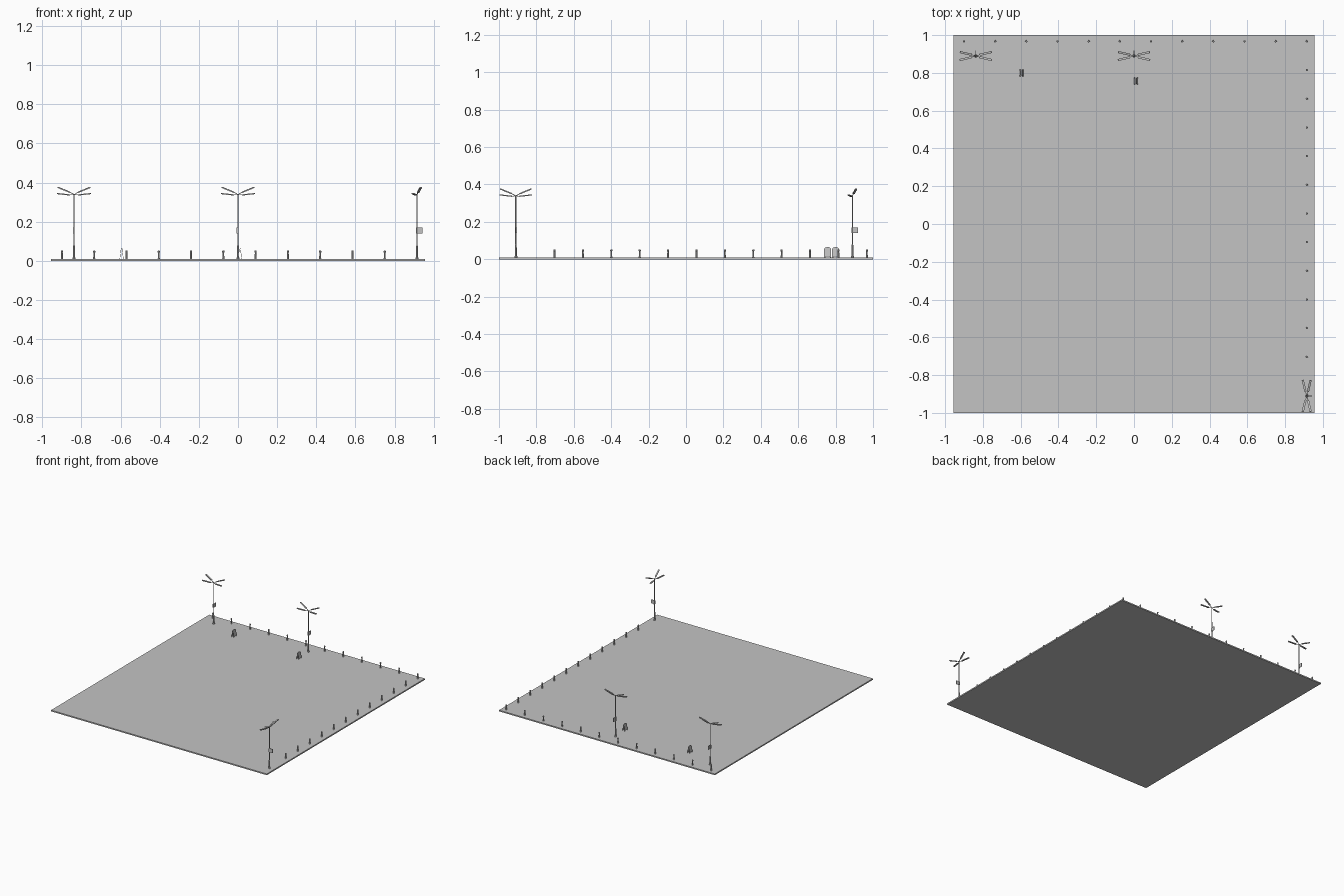
import bpy, bmesh, math
from mathutils import Vector, Matrix

cube = bpy.data.objects.get("Cube")
if cube:
    bpy.data.objects.remove(cube)

grey = bpy.data.materials.new("plain grey")
grey.use_nodes = True
COLOUR = (0.55, 0.55, 0.55, 1)
grey.diffuse_color = COLOUR
grey.node_tree.nodes["Principled BSDF"].inputs["Base Color"].default_value = COLOUR

FLOOR = 0.01


def finish(bm, name, place=Matrix()):
    bmesh.ops.recalc_face_normals(bm, faces=bm.faces)
    mesh = bpy.data.meshes.new(name)
    bm.to_mesh(mesh)
    bm.free()
    mesh.materials.append(grey)
    ob = bpy.data.objects.new(name, mesh)
    bpy.context.collection.objects.link(ob)
    ob.matrix_world = place
    return ob


def box(bm, centre, size, turn=Matrix()):
    m = Matrix.Translation(centre) @ turn @ Matrix.Diagonal((*size, 1))
    bmesh.ops.create_cube(bm, size=1, matrix=m)


def beam(bm, a, b, width, depth):
    # Box running from a to b, its flat side facing up
    a, b = Vector(a), Vector(b)
    x = (b - a).normalized()
    y = Vector((0, 0, 1)).cross(x).normalized()
    turn = Matrix((x, y, x.cross(y))).transposed().to_4x4()
    box(bm, (a + b) / 2, ((b - a).length, width, depth), turn)


def lathe(bm, profile, sides=10):
    # Stack of rings from (radius, height) pairs, capped at both ends
    rings = [[bm.verts.new((r * math.cos(math.tau * i / sides),
                            r * math.sin(math.tau * i / sides), z))
              for i in range(sides)] for r, z in profile]
    for low, high in zip(rings, rings[1:]):
        for i in range(sides):
            j = (i + 1) % sides
            bm.faces.new((low[i], low[j], high[j], high[i]))
    bm.faces.new(rings[0])
    bm.faces.new(rings[-1])


# Paved ground slab
bm = bmesh.new()
box(bm, (0, 0, FLOOR / 2), (1.91, 2, FLOOR))
finish(bm, "ground_slab")


# Street lamps: pole, four heads, side sign
def lamp(x, y, angle):
    place = Matrix.Translation((x, y, 0)) @ Matrix.Rotation(angle, 4, "Z")
    bm = bmesh.new()
    lathe(bm, [(0.008, FLOOR), (0.008, 0.016), (0.0055, 0.018), (0.005, 0.075),
               (0.0035, 0.08), (0.003, 0.342)])
    finish(bm, "lamp_pole", place)

    bm = bmesh.new()
    for s in (-1, 1):
        for root, tip in (((0.022, 0.006, 0.351), (0.083, 0.02, 0.376)),
                          ((0.022, -0.007, 0.337), (0.085, -0.022, 0.344))):
            root, tip = [(s * p[0], p[1], p[2]) for p in (root, tip)]
            beam(bm, (0, 0, 0.339), root, 0.003, 0.003)
            beam(bm, root, tip, 0.011, 0.006)
    finish(bm, "lamp_heads", place)

    bm = bmesh.new()
    box(bm, (0, 0.016, 0.155), (0.004, 0.025, 0.03))
    box(bm, (-0.002, 0, 0.155), (0.009, 0.008, 0.03))
    finish(bm, "lamp_sign", place)


lamp(-0.838, 0.89, 0)
lamp(0, 0.89, 0)
lamp(0.915, -0.91, -math.pi / 2)


# Bollards along the back and the left edge
def bollard(x, y):
    bm = bmesh.new()
    lathe(bm, [(0.006, FLOOR), (0.005, 0.014), (0.0042, 0.042), (0.0058, 0.044),
               (0.0058, 0.05), (0.004, 0.053)], 8)
    finish(bm, "bollard", Matrix.Translation((x, y, 0)))


for i in range(12):
    bollard(-0.9 + 0.165 * i, 0.967)
for i in range(11):
    bollard(0.915, 0.815 - 0.1518 * i)


# Folding pavement boards with arched tops
def board(x, y):
    place = Matrix.Translation((x, y, FLOOR))
    bm = bmesh.new()
    half, tall = 0.0185, 0.055
    outline = [(-half, 0), (-half + 0.006, 0), (-half + 0.008, 0.005),
               (half - 0.008, 0.005), (half - 0.006, 0), (half, 0)]
    for i in range(9):
        a = math.pi * i / 8
        outline.append((half * math.cos(a), tall - 0.012 + 0.012 * math.sin(a)))
    for s in (-1, 1):
        layers = [[bm.verts.new((s * (0.009 - 0.007 * z / tall) + t, w, z))
                   for w, z in outline] for t in (-0.001, 0.001)]
        n = len(outline)
        for layer in layers:
            bm.faces.new(layer)
        for i in range(n):
            j = (i + 1) % n
            bm.faces.new((layers[0][i], layers[0][j], layers[1][j], layers[1][i]))
    finish(bm, "pavement_board", place)


board(-0.595, 0.80)
board(0.01, 0.757)
